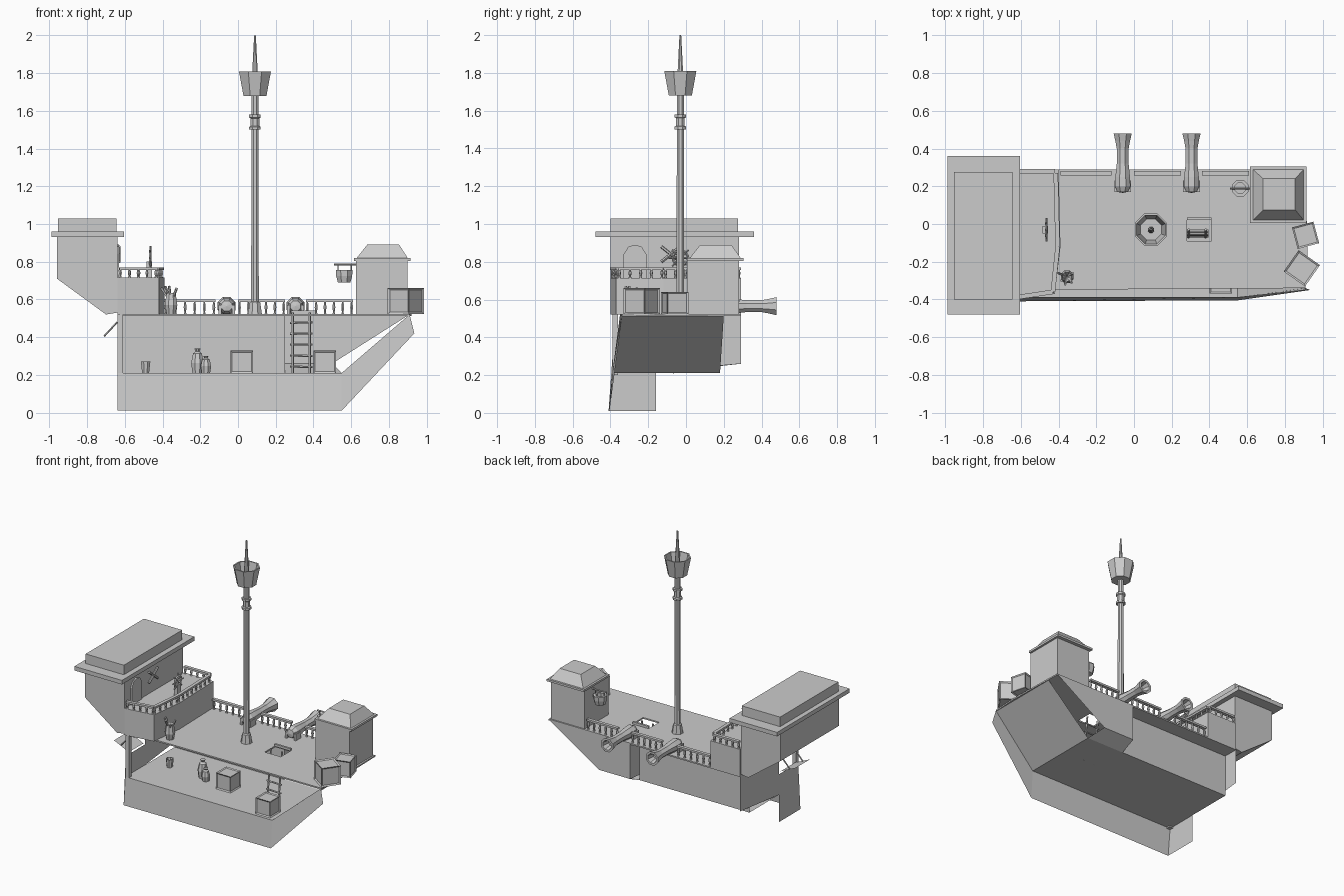
import bpy, bmesh, math
from mathutils import Vector, Matrix

if "Cube" in bpy.data.objects:
    bpy.data.objects.remove(bpy.data.objects["Cube"])


def mesh(name, verts, faces):
    m = bpy.data.meshes.new(name)
    m.from_pydata(verts, [], faces)
    o = bpy.data.objects.new(name, m)
    bpy.context.collection.objects.link(o)
    return o


def panel(name, *pts):
    return mesh(name, pts, [list(range(len(pts)))])


def prism(name, pts, axis, a, b):
    """Extrude a 2D outline along an axis ('y': points are x,z; 'z': points are x,y)."""
    f = (lambda p, t: (p[0], t, p[1])) if axis == 'y' else (lambda p, t: (p[0], p[1], t))
    n = len(pts)
    o = mesh(name, [f(p, a) for p in pts] + [f(p, b) for p in pts],
             [list(range(n))[::-1], list(range(n, 2 * n))] +
             [(i, (i + 1) % n, n + (i + 1) % n, n + i) for i in range(n)])
    bm = bmesh.new()
    bm.from_mesh(o.data)
    bmesh.ops.recalc_face_normals(bm, faces=bm.faces)
    bm.to_mesh(o.data)
    bm.free()
    return o


def box(name, x0, x1, y0, y1, z0, z1):
    return prism(name, [(x0, y0), (x1, y0), (x1, y1), (x0, y1)], 'z', z0, z1)


def lathe(name, prof, loc, sides=8, axis='z'):
    """Revolve (radius, height) points; zero radius closes the form."""
    v, f = [], []
    for r, h in prof:
        for i in range(sides):
            a = 2 * math.pi * (i + .5) / sides
            v.append((r * math.cos(a), r * math.sin(a), h))
    for k in range(len(prof) - 1):
        for i in range(sides):
            j = (i + 1) % sides
            f.append((k * sides + i, k * sides + j, (k + 1) * sides + j, (k + 1) * sides + i))
    o = mesh(name, v, f)
    bm = bmesh.new()
    bm.from_mesh(o.data)
    bmesh.ops.remove_doubles(bm, verts=bm.verts, dist=1e-5)
    m = Matrix.Translation(loc)
    if axis == 'y':
        m = m @ Matrix.Rotation(-math.pi / 2, 4, 'X')
    bm.transform(m)
    bm.to_mesh(o.data)
    bm.free()
    return o


def rod(name, a, b, r, sides=5):
    a, b = Vector(a), Vector(b)
    d = b - a
    o = lathe(name, [(0, 0), (r, 0), (r, d.length), (0, d.length)], (0, 0, 0), sides)
    o.data.transform(Matrix.Translation(a) @ d.to_track_quat('Z', 'Y').to_matrix().to_4x4())
    return o


def rail(name, a, b, h, step=.055):
    a, b = Vector(a), Vector(b)
    up = Vector((0, 0, h))
    d = b - a
    n = max(1, round(d.length / step))
    side = Vector((-d.y, d.x, 0)).normalized() * .012
    p = [a + side, a - side, b - side, b + side]
    prism(name + "_top", [(q.x, q.y) for q in p], 'z', a.z + h - .014, a.z + h)
    for i in range(n + 1):
        q = a + d * (.03 + .94 * i / n)
        lathe(name + "_post", [(.008, 0), (.005, .01), (.009, h * .45), (.005, h - .014)], q, 6)


def crate(name, x, y, z, s, rot):
    bpy.ops.mesh.primitive_cube_add(size=s, location=(x, y, z + s / 2), rotation=(0, 0, rot))
    o = bpy.context.object
    o.name = name
    bm = bmesh.new()
    bm.from_mesh(o.data)
    bmesh.ops.inset_individual(bm, faces=bm.faces[:], thickness=s * .1, depth=-s * .05)
    bm.to_mesh(o.data)
    bm.free()


# cut-open hull shell
panel("hull_front", (-.64, -.41, .01), (.55, -.405, .01), (.55, -.39, .21), (-.64, -.39, .21))
panel("hull_front_bow", (.55, -.405, .01), (.935, -.35, .42), (.91, -.34, .52), (.55, -.39, .21))
panel("lower_floor", (-.64, -.39, .21), (.55, -.39, .21), (.55, .18, .21), (-.64, .18, .21))
panel("bow_plate", (.55, -.39, .21), (.55, .18, .21), (.91, .2, .515), (.91, -.35, .515))
panel("hull_back", (-.64, .18, .21), (.25, .18, .21), (.25, .18, .52), (-.64, .18, .52))
panel("hull_return", (.25, .18, .25), (.25, .29, .26), (.25, .29, .52), (.25, .18, .52))
panel("hull_back_bow", (.25, .29, .26), (.5, .29, .26), (.91, .29, .52), (.25, .29, .52))
panel("hull_back_bow_under", (.25, .18, .21), (.55, .18, .21), (.5, .29, .26), (.25, .29, .26))
panel("stern_flange", (-.64, -.41, .01), (-.64, -.16, .01), (-.64, -.16, .36), (-.64, -.385, .36))
panel("stern_plate", (-.64, -.16, .21), (-.64, .29, .26), (-.64, .29, .52), (-.64, -.16, .52))
prism("stern_post", [(-.64, .2), (-.61, .2), (-.61, .52), (-.64, .52)], 'y', -.39, -.36)

# main deck with hatch opening
deck = prism("main_deck", [(-.64, -.35), (.91, -.34), (.92, -.15), (.91, .29), (-.64, .29)], 'z', .513, .523)
cut = box("hatch_cutter", .28, .41, -.09, .03, .4, .6)
cut.hide_render = True
cut.hide_viewport = True
bo = deck.modifiers.new("hatch", 'BOOLEAN')
bo.object = cut
bo.solver = 'EXACT'
box("hatch_bar", .28, .41, .02, .035, .523, .54)

# hatch ladder
for x in (.29, .38):
    rod("ladder_rail", (x, -.07, .21), (x, -.03, .53), .007)
for i in range(5):
    t = (i + .6) / 5.2
    rod("ladder_rung", (.275, -.07 + .04 * t, .21 + .3 * t), (.395, -.07 + .04 * t, .205 + .31 * t), .006)

# raised stern deck and its rails
prism("stern_deck", [(-.64, -.4), (-.42, -.37), (-.39, -.12), (-.4, .29), (-.64, .29)], 'z', .52, .715)
rail("stern_rail_front", (-.63, -.39, .715), (-.43, -.36, .715), .055)
rail("stern_rail_mid", (-.43, -.36, .715), (-.405, -.12, .715), .055)
rail("stern_rail_side", (-.405, -.12, .715), (-.415, .27, .715), .055)
rail("stern_rail_back", (-.63, .28, .715), (-.42, .28, .715), .055)

# cabin and flat roof
prism("cabin", [(-.64, .53), (-.70, .52), (-.96, .71), (-.96, .94), (-.64, .94)], 'y', -.4, .28)
box("cabin_roof_rim", -.99, -.605, -.48, .36, .93, .96)
box("cabin_roof_top", -.955, -.645, -.4, .275, .96, 1.03)
door = [(-.33, .715), (-.21, .715), (-.21, .84), (-.235, .88), (-.27, .89), (-.305, .88), (-.33, .84)]
d = prism("cabin_door", door, 'y', -.645, -.63)
for v in d.data.vertices:
    v.co = (v.co.y, v.co.x, v.co.z)
d.data.flip_normals()
for s in (-1, 1):
    rod("crossed_bar", (-.63, -.08 - .05 * s, .8), (-.63, -.08 + .05 * s, .88), .008)

# steering wheel
box("wheel_stand", -.485, -.455, -.05, -.01, .715, .8)
bpy.ops.mesh.primitive_torus_add(major_segments=10, minor_segments=4, major_radius=.04, minor_radius=.007,
                                 location=(-.465, -.03, .82), rotation=(0, math.pi / 2, 0))
bpy.context.object.name = "wheel_ring"
for i in range(4):
    a = math.pi * i / 4
    u = Vector((0, math.cos(a), math.sin(a))) * .062
    c = Vector((-.465, -.03, .82))
    rod("wheel_spoke", c - u, c + u, .005)

# stern shutter held open
panel("shutter", (-.64, -.35, .375), (-.64, -.18, .375), (-.76, -.18, .43), (-.76, -.35, .43))
for y in (-.34, -.19):
    rod("shutter_stay", (-.71, y, .405), (-.64, y, .48), .005)

# mast, crow's nest and spike
lathe("mast", [(0, .52), (.04, .52), (.03, .585), (.022, .59), (.02, 1.5), (.033, 1.5), (.033, 1.515), (.025, 1.52),
               (.025, 1.56), (.033, 1.565), (.033, 1.58), (.02, 1.58), (.02, 1.68)], (.09, -.03, 0))
lathe("lookout_basket", [(0, 1.68), (.066, 1.68), (.092, 1.81), (.082, 1.81), (.06, 1.695), (0, 1.695)], (.09, -.03, 0))
lathe("mast_spike", [(.018, 1.69), (.016, 1.8), (.005, 2), (0, 2)], (.09, -.03, 0))

# back rail between the cannons
for a, b in ((-.39, -.12), (0, .25), (.36, .61)):
    rail("deck_rail", (a, .27, .523), (b, .27, .523), .077)

# cannons
for x in (-.06, .305):
    lathe("cannon", [(0, .165), (.03, .17), (.044, .2), (.042, .25), (.034, .32), (.034, .4), (.042, .44), (.052, .48),
                     (.036, .48), (.024, .43), (0, .43)], (x, 0, .565), 8, 'y')
    for s in (-1, 1):
        box("cannon_cradle", x + s * .036 - .008, x + s * .036 + .008, .17, .23, .523, .57)

# bow turret with hipped roof
box("turret", .625, .9, .005, .28, .52, .805)
box("turret_rim", .615, .915, .005, .305, .805, .82)
mesh("turret_roof", [(.63, .02, .82), (.9, .02, .82), (.9, .29, .82), (.63, .29, .82),
                     (.685, .075, .89), (.855, .075, .89), (.855, .24, .89), (.685, .24, .89)],
     [(0, 1, 5, 4), (1, 2, 6, 5), (2, 3, 7, 6), (3, 0, 4, 7), (4, 5, 6, 7)])

# hanging basket on the turret
rod("basket_arm", (.51, .19, .785), (.63, .19, .785), .006)
lathe("basket", [(0, .69), (.036, .69), (.046, .725), (.048, .755), (.03, .755), (.03, .71), (0, .71)], (.563, .19, 0))
for x in (.53, .6):
    rod("basket_hanger", (x, .19, .75), (x, .19, .785), .004)

# crates
crate("bow_crate_large", .89, -.235, .523, .138, math.radians(-35))
crate("bow_crate_small", .91, -.06, .523, .118, math.radians(15))
crate("hold_crate", .02, -.14, .21, .118, 0)
crate("hold_crate", .46, -.31, .21, .118, 0)

# barrel of tools, bucket and sacks
lathe("tool_barrel", [(0, .523), (.025, .523), (.036, .57), (.026, .635), (.02, .625), (0, .6)], (-.355, -.28, 0))
for dx, dy, h in ((-.05, .02, .66), (-.01, -.04, .67), (.03, .02, .66), (.025, -.03, .65), (-.03, -.02, .67)):
    rod("tool", (-.355, -.28, .58), (-.355 + dx, -.28 + dy, h), .007)
lathe("bucket", [(0, .21), (.02, .21), (.027, .27), (.022, .27), (.017, .22), (0, .22)], (-.49, -.09, 0))
for x, y, r, h in ((-.215, -.1, .036, .13), (-.17, -.13, .03, .09)):
    lathe("sack", [(0, 0), (r * .8, 0), (r, h * .4), (r * .7, h * .8), (r * .3, h * .88), (r * .5, h), (0, h)], (x, y, .21))
